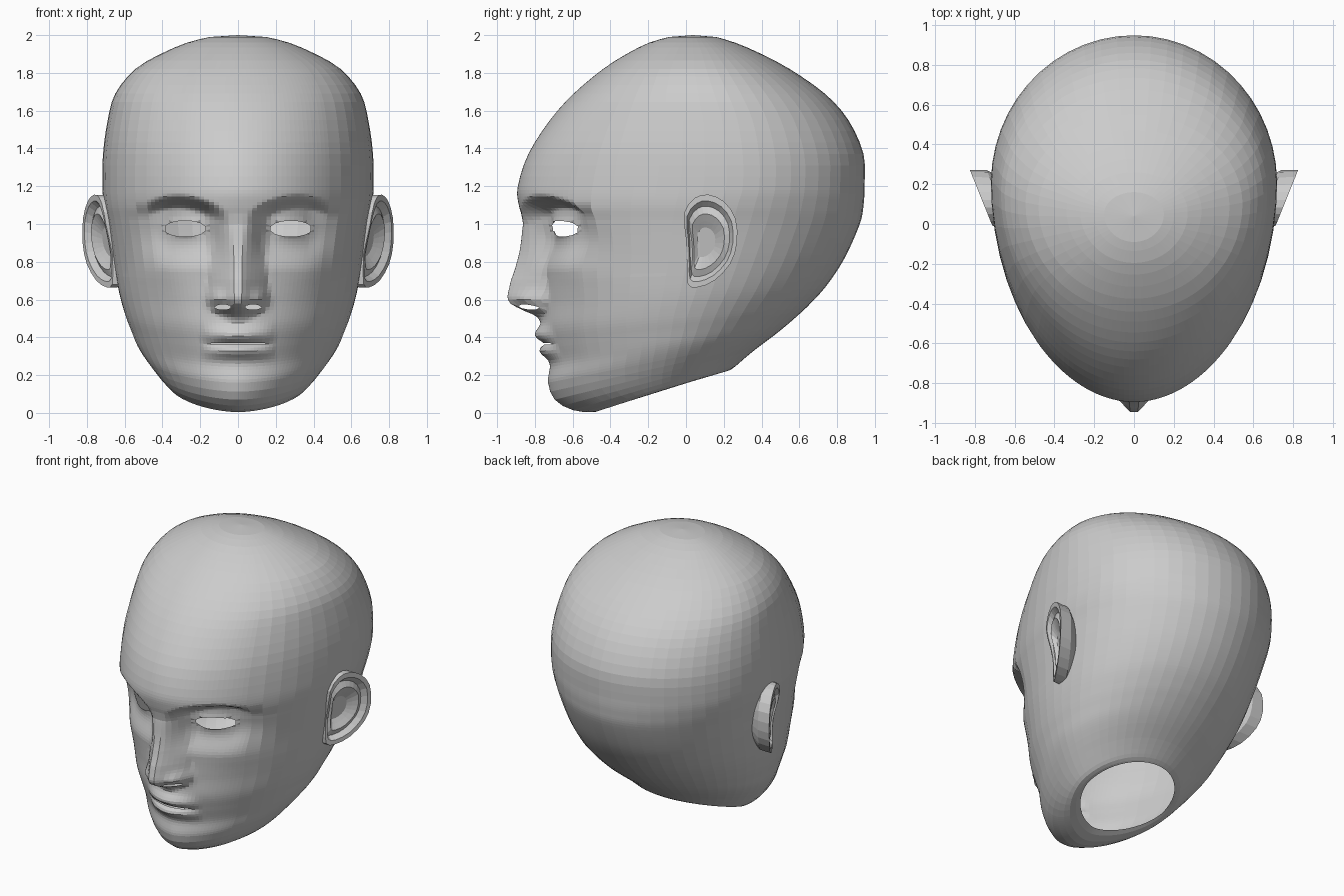
import bpy, bmesh, math

if "Cube" in bpy.data.objects:
    bpy.data.objects.remove(bpy.data.objects["Cube"])

# Helpers
def spline(a, b, c, d, t):
    return [0.5 * (2 * q + (r - p) * t + (2 * p - 5 * q + 4 * r - s) * t * t
                   + (3 * q - p - 3 * r + s) * t ** 3) for p, q, r, s in zip(a, b, c, d)]

def smooth(lo, hi, v):
    t = min(1, max(0, (v - lo) / (hi - lo)))
    return t * t * (3 - 2 * t)

def bump(x, z, cx, cz, sx, sz):
    return math.exp(-0.5 * (((x - cx) / sx) ** 2 + ((z - cz) / sz) ** 2))

def lookup(table, v):
    if v <= table[0][0]:
        return table[0][1]
    for (a, p), (b, q) in zip(table, table[1:]):
        if v <= b:
            return p + (q - p) * (v - a) / (b - a)
    return table[-1][1]

def finish(bm, name):
    bmesh.ops.recalc_face_normals(bm, faces=bm.faces)
    me = bpy.data.meshes.new(name)
    bm.to_mesh(me)
    bm.free()
    ob = bpy.data.objects.new(name, me)
    bpy.context.collection.objects.link(ob)
    return ob

# Head rings from neck opening to crown: front y, front z, back y, back z, half width, y of widest point
RINGS = [
    (-.38, .045, .23, .225, .30, -.08), (-.48, .005, .26, .245, .345, -.09),
    (-.60, .015, .30, .28, .385, -.09), (-.695, .07, .36, .33, .435, -.08),
    (-.73, .16, .44, .39, .49, -.06), (-.72, .26, .51, .445, .535, -.04),
    (-.745, .36, .58, .505, .567, -.02), (-.765, .46, .65, .57, .597, 0),
    (-.76, .6, .745, .675, .63, .04), (-.775, .8, .84, .82, .66, .09),
    (-.85, 1.0, .92, 1.0, .69, .14), (-.885, 1.1, .94, 1.1, .71, .17),
    (-.89, 1.2, .945, 1.2, .718, .2), (-.835, 1.37, .94, 1.37, .715, .2),
    (-.72, 1.55, .86, 1.55, .69, .18), (-.595, 1.69, .735, 1.69, .65, .14),
    (-.44, 1.82, .55, 1.82, .545, .1), (-.315, 1.9, .40, 1.9, .41, .08),
    (-.195, 1.96, .26, 1.96, .27, .06), (-.09, 1.99, .16, 1.99, .15, .05)]

rows = []
for i in range(len(RINGS) - 1):
    a, b, c, d = (RINGS[min(max(k, 0), len(RINGS) - 1)] for k in (i - 1, i, i + 1, i + 2))
    face = .2 < (b[1] + c[1]) / 2 < 1.18
    n = math.ceil(math.hypot(c[0] - b[0], c[1] - b[1]) / (.019 if face else .075))
    rows += [spline(a, b, c, d, k / n) for k in range(n)]
rows.append(RINGS[-1])

# Columns are denser over the face; the front is more pointed towards the chin
half = [.75 * k / 20 for k in range(20)] + [.75 + (math.pi - .75) * k / 20 for k in range(21)]
angles = half + [-a for a in half[-2:0:-1]]
POINTED = [(.1, 1.17), (.35, 1.12), (.7, 1.04), (1.0, 1.02), (1.3, 1.03), (1.8, 1.0)]

bm = bmesh.new()
grid = []
for fy, fz, by, bz, w, c in rows:
    ring = []
    for a in angles:
        s, k = math.sin(a), math.cos(a)
        e = lookup(POINTED, fz) if k > 0 else 1
        x = math.copysign(abs(s) ** e, s) * w
        y = c - (c - fy) * k ** e if k > 0 else c - (by - c) * k
        ring.append(bm.verts.new((x, y, fz + (bz - fz) * (y - fy) / (by - fy))))
    grid.append(ring)
N = len(angles)
for r0, r1 in zip(grid, grid[1:]):
    for j in range(N):
        bm.faces.new((r0[j], r0[(j + 1) % N], r1[(j + 1) % N], r1[j]))
crown = bm.verts.new((0, .04, 2.0))
for j in range(N):
    bm.faces.new((grid[-1][j], grid[-1][(j + 1) % N], crown))

# Eye, nostril and mouth openings
def opening(cx, cz, rx, rz, pad=0):
    gone = []
    for f in bm.faces:
        m = f.calc_center_median()
        if m.y < -.3 and ((m.x - cx) / rx) ** 2 + ((m.z - cz) / (rz + pad)) ** 2 < 1:
            gone.append(f)
    inside = set(gone)
    rim = {v for f in gone for v in f.verts if any(g not in inside for g in v.link_faces)}
    bmesh.ops.delete(bm, geom=gone, context='FACES')
    for v in rim:
        t = max(-1, min(1, (v.co.x - cx) / rx))
        v.co.z = cz + math.copysign(rz * math.sqrt(1 - t * t), v.co.z - cz)

for side in (-1, 1):
    opening(side * .28, .975, .112, .042)
    opening(side * .08, .56, .045, .014, .004)
opening(0, .366, .17, .005, .007)

# Facial relief
NOSE = [(.48, 0), (.515, .03), (.55, .12), (.585, .18), (.62, .185), (.7, .165),
        (.8, .12), (.9, .065), (1.0, .012), (1.06, 0)]
NOSE_WIDTH = [(.5, .08), (.55, .14), (.6, .165), (.7, .16), (.8, .145), (1.0, .11)]

def relief(x, z):
    x = abs(x)
    o = lookup(NOSE_WIDTH, z)
    out = lookup(NOSE, z) * min(1, max(0, (o - x) / (o - .025)))
    out += .04 * bump(x, z, .115, .6, .03, .032)
    brow = 1.16 - 1.3 * (x - .32) ** 2
    out -= (.125 * smooth(.04, .18, x) * (1 - smooth(.36, .58, x))
            * smooth(.74, .99, z) * (1 - smooth(brow - .085, brow, z)))
    out += .04 * bump(x, z, .28, .975, .09, .05)
    out += .02 * bump(x, z, .42, .8, .1, .1)
    lip = max(0, 1 - (x / .2) ** 2)
    out += lip * (.042 * bump(0, z, 0, .412, 1, .03) + .04 * bump(0, z, 0, .325, 1, .026)
                  - .02 * bump(0, z, 0, .366, 1, .012))
    return out

for v in bm.verts:
    if v.co.y < -.2 and .2 < v.co.z < 1.25:
        v.co.y -= relief(v.co.x, v.co.z)
bmesh.ops.remove_doubles(bm, verts=bm.verts, dist=.0008)
finish(bm, "head")

# Ears: side outline (y, z), flared outwards to the rear
OUTLINE = [(-.01, 1.06), (.05, 1.14), (.12, 1.155), (.2, 1.12), (.262, 1.03), (.27, .9),
           (.235, .79), (.15, .7), (.06, .665), (.01, .68), (.005, .78), (.0, .92)]
n = len(OUTLINE)
loop = [spline(*(OUTLINE[(i + k) % n] for k in (-1, 0, 1, 2)), t)
        for i in range(n) for t in (0, .5)]
bm = bmesh.new()
prev = None
# scale of outline, sideways offset from the flared plane
for scale, dx in ((.75, -.14), (.99, -.085), (1, 0), (.87, 0), (.76, -.03), (.6, -.012), (.45, -.03), (.32, -.045)):
    ring = []
    for y, z in loop:
        yy, zz = .1 + (y - .1) * scale, .9 + (z - .9) * scale
        lift = .055 * smooth(.8, 1.08, zz) * (1 - yy / .28)
        ring.append(bm.verts.new((.66 + .6 * yy + lift + dx, yy, zz)))
    if prev:
        for j in range(len(ring)):
            k = (j + 1) % len(ring)
            bm.faces.new((prev[j], prev[k], ring[k], ring[j]))
    prev = ring
bm.faces.new(prev)
ears = finish(bm, "ears")
ears.modifiers.new("mirror", 'MIRROR')
